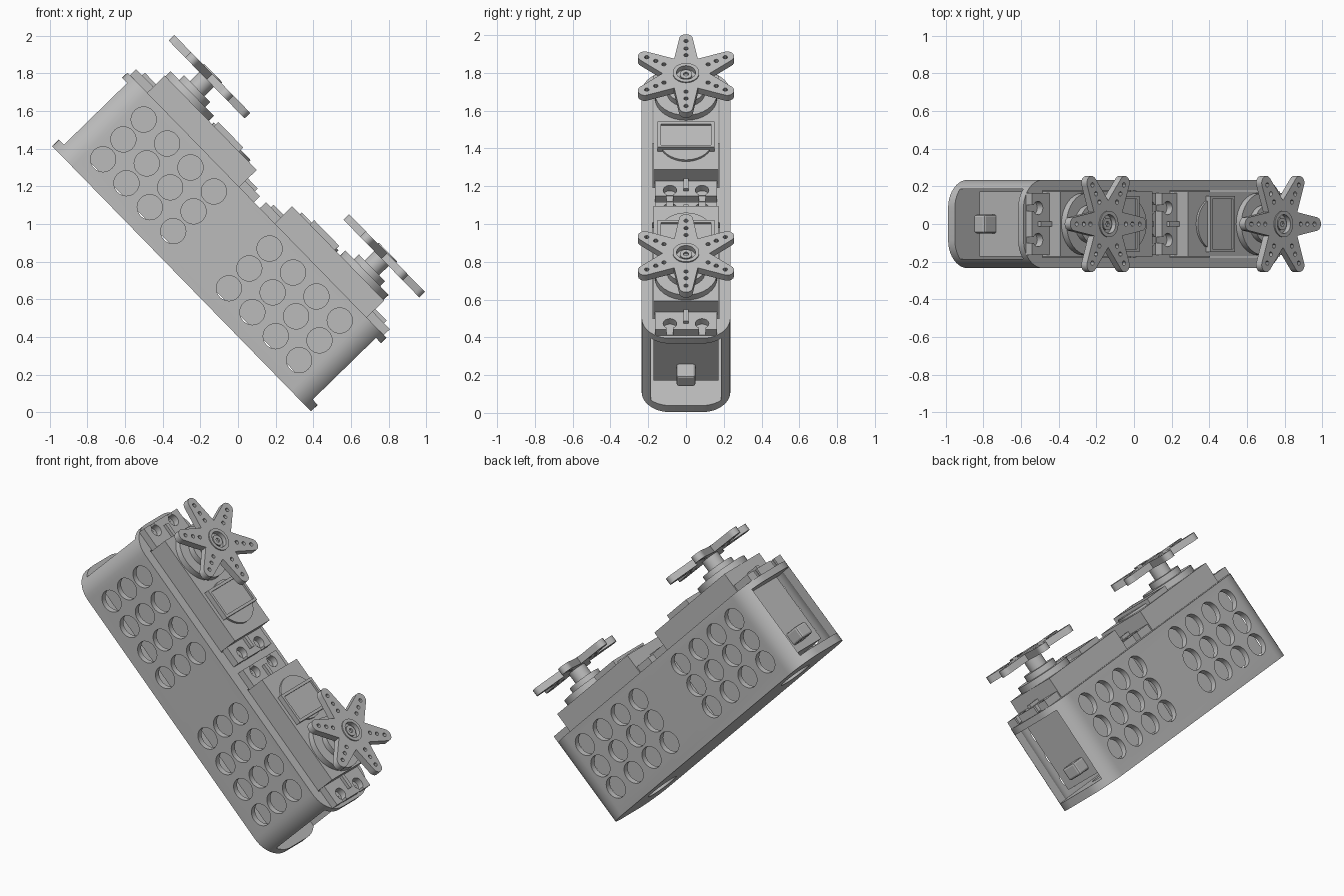
import bpy, bmesh
from math import cos, sin, pi, radians
from mathutils import Matrix, Vector

cube = bpy.data.objects.get("Cube")
if cube:
    bpy.data.objects.remove(cube, do_unlink=True)

grey = bpy.data.materials.new("plain grey")
grey.use_nodes = True
grey.diffuse_color = (0.5, 0.5, 0.5, 1)
grey.node_tree.nodes["Principled BSDF"].inputs["Base Color"].default_value = (0.5, 0.5, 0.5, 1)

# Parts are modelled lying flat (x = length, z = out of the case), then tilted
TILT = Matrix.Translation((-0.30, 0, 0.709)) @ Matrix.Rotation(radians(45.7), 4, "Y")
HALF_LEN, HALF_WID, HEIGHT = 0.985, 0.235, 0.56


def prism(bm, outline, z0, z1):
    """Extrude a closed outline from z0 to z1."""
    face = bm.faces.new([bm.verts.new((x, y, z0)) for x, y in outline])
    res = bmesh.ops.extrude_face_region(bm, geom=[face])
    moved = [g for g in res["geom"] if isinstance(g, bmesh.types.BMVert)]
    bmesh.ops.translate(bm, verts=moved, vec=(0, 0, z1 - z0))


def box(bm, x0, x1, y0, y1, z0, z1):
    x0, x1 = sorted((x0, x1))
    prism(bm, [(x0, y0), (x1, y0), (x1, y1), (x0, y1)], z0, z1)


def arc(cx, cy, r, a0, a1, n):
    return [(cx + r * cos(a0 + (a1 - a0) * i / n), cy + r * sin(a0 + (a1 - a0) * i / n))
            for i in range(n + 1)]


def disc(bm, x, y, r, z0, z1, sides=32):
    prism(bm, arc(x, y, r, 0, 2 * pi, sides)[:-1], z0, z1)


def round_rect(hx, hy, r, n=10):
    pts = []
    for k, (sx, sy) in enumerate([(1, 1), (-1, 1), (-1, -1), (1, -1)]):
        pts += arc(sx * (hx - r), sy * (hy - r), r, k * pi / 2, (k + 1) * pi / 2, n)
    return pts


def make(name, build, tilt=True):
    bm = bmesh.new()
    build(bm)
    bmesh.ops.recalc_face_normals(bm, faces=bm.faces)
    mesh = bpy.data.meshes.new(name)
    bm.to_mesh(mesh)
    bm.free()
    mesh.materials.append(grey)
    if tilt:
        mesh.transform(TILT)
    ob = bpy.data.objects.new(name, mesh)
    bpy.context.collection.objects.link(ob)
    return ob


def select(ob):
    bpy.ops.object.select_all(action="DESELECT")
    ob.select_set(True)
    bpy.context.view_layer.objects.active = ob


def cut(ob, build):
    """Subtract a helper solid and delete the helper."""
    tool = make("cutter", build)
    tool.hide_render = True
    mod = ob.modifiers.new("cut", "BOOLEAN")
    mod.operation, mod.solver, mod.object = "DIFFERENCE", "EXACT", tool
    select(ob)
    bpy.ops.object.modifier_apply(modifier=mod.name)
    bpy.data.objects.remove(tool, do_unlink=True)


def smooth(ob):
    select(ob)
    bpy.ops.object.shade_smooth_by_angle(angle=radians(30))


# Case: rounded tray with top plate
case = make("case", lambda bm: prism(bm, round_rect(HALF_LEN, HALF_WID, 0.15), 0, HEIGHT))
cut(case, lambda bm: prism(bm, round_rect(HALF_LEN - 0.04, 0.2, 0.115), 0.05, HEIGHT - 0.04))
# End windows
cut(case, lambda bm: box(bm, -1.1, 1.1, -0.185, 0.185, 0.0501, HEIGHT - 0.0401))


def servo_openings(bm):
    for s in (-1, 1):
        box(bm, s * 0.13, s * 0.84, -0.178, 0.178, HEIGHT - 0.1, HEIGHT + 0.1)


def floor_holes(bm):
    for s in (-1, 1):
        disc(bm, s * 0.665, 0, 0.1, -0.1, 0.075)


def side_holes(bm):
    for s in (-1, 1):
        for i in range(4):
            for z in (0.145, 0.296, 0.447):
                disc(bm, s * (0.212 + 0.178 * i), z, 0.067, -0.4, 0.4)
    bmesh.ops.rotate(bm, verts=bm.verts, cent=Vector(), matrix=Matrix.Rotation(pi / 2, 3, "X"))
    # keep the rows above the floor after the turn
    assert min(v.co.z for v in bm.verts) > 0


for holes in (servo_openings, floor_holes, side_holes):
    cut(case, holes)
smooth(case)


def build_servo(s, side):
    axis = s * 0.665

    # Body block
    make(side + "_servo_body", lambda bm: box(bm, s * 0.135, s * 0.835, -0.173, 0.173, 0.085, 0.69))

    # Mounting tabs with open screw slots
    tabs = make(side + "_servo_tabs",
                lambda bm: box(bm, s * 0.022, s * 0.965, -0.165, 0.165, HEIGHT, HEIGHT + 0.045))

    def slots(bm):
        for y in (-0.085, 0.085):
            for x in (0.066, 0.92):
                disc(bm, s * x, y, 0.036, HEIGHT + 0.004, HEIGHT + 0.1, 20)

    def slits(bm):
        for y in (-0.085, 0.085):
            for x0, x1 in ((0, 0.066), (0.92, 1)):
                box(bm, s * x0, s * x1, y - 0.017, y + 0.017, HEIGHT + 0.003, HEIGHT + 0.09)

    cut(tabs, slots)
    cut(tabs, slits)
    smooth(tabs)

    # Stiffening ribs on the tabs
    def ribs(bm):
        for x0, x1 in ((0.06, 0.15), (0.82, 0.92)):
            box(bm, s * x0, s * x1, -0.012, 0.012, HEIGHT + 0.03, HEIGHT + 0.065)
    make(side + "_tab_ribs", ribs)

    # Framed panel over a round boss
    smooth(make(side + "_gear_boss", lambda bm: disc(bm, s * 0.335, 0, 0.14, 0.68, 0.703)))
    panel = make(side + "_top_panel", lambda bm: box(bm, s * 0.27, s * 0.46, -0.15, 0.15, 0.68, 0.722))
    cut(panel, lambda bm: box(bm, s * 0.287, s * 0.443, -0.133, 0.133, 0.71, 0.8))

    # Stepped output tower
    def tower(bm):
        for r, z0, z1 in ((0.165, 0.68, 0.728), (0.1, 0.72, 0.765), (0.055, 0.76, 0.84)):
            disc(bm, axis, 0, r, z0, z1)
    smooth(make(side + "_output_tower", tower))

    # Six armed horn
    def star(bm):
        pts = []
        for k in range(6):
            a = k * pi / 3
            pts += arc(axis + 0.252 * cos(a), 0.252 * sin(a), 0.037, a - pi / 2, a + pi / 2, 8)
            pts.append((axis + 0.125 * cos(a + pi / 6), 0.125 * sin(a + pi / 6)))
        prism(bm, pts, 0.835, 0.877)

    def horn_holes(bm):
        for k in range(6):
            for r in (0.135, 0.185, 0.24):
                disc(bm, axis + r * cos(k * pi / 3), r * sin(k * pi / 3), 0.012, 0.8, 0.9, 12)

    horn = make(side + "_horn", star)
    cut(horn, horn_holes)
    cut(horn, lambda bm: disc(bm, axis, 0, 0.05, 0.855, 0.9))
    smooth(horn)

    # Raised collar and screw in the horn
    collar = make(side + "_horn_collar", lambda bm: disc(bm, axis, 0, 0.07, 0.87, 0.884))
    cut(collar, lambda bm: disc(bm, axis, 0, 0.05, 0.8, 0.9))
    smooth(collar)
    screw = make(side + "_horn_screw", lambda bm: disc(bm, axis, 0, 0.033, 0.85, 0.872, 20))
    cut(screw, lambda bm: disc(bm, axis, 0, 0.014, 0.86, 0.9, 6))
    smooth(screw)

    # Cable outlet seen through the end window
    outlet = make(side + "_cable_outlet",
                  lambda bm: box(bm, s * 0.82, s * 0.925, -0.05, 0.05, 0.13, 0.21))
    bev = outlet.modifiers.new("soft edges", "BEVEL")
    bev.width, bev.segments = 0.012, 2


build_servo(-1, "upper")
build_servo(1, "lower")
